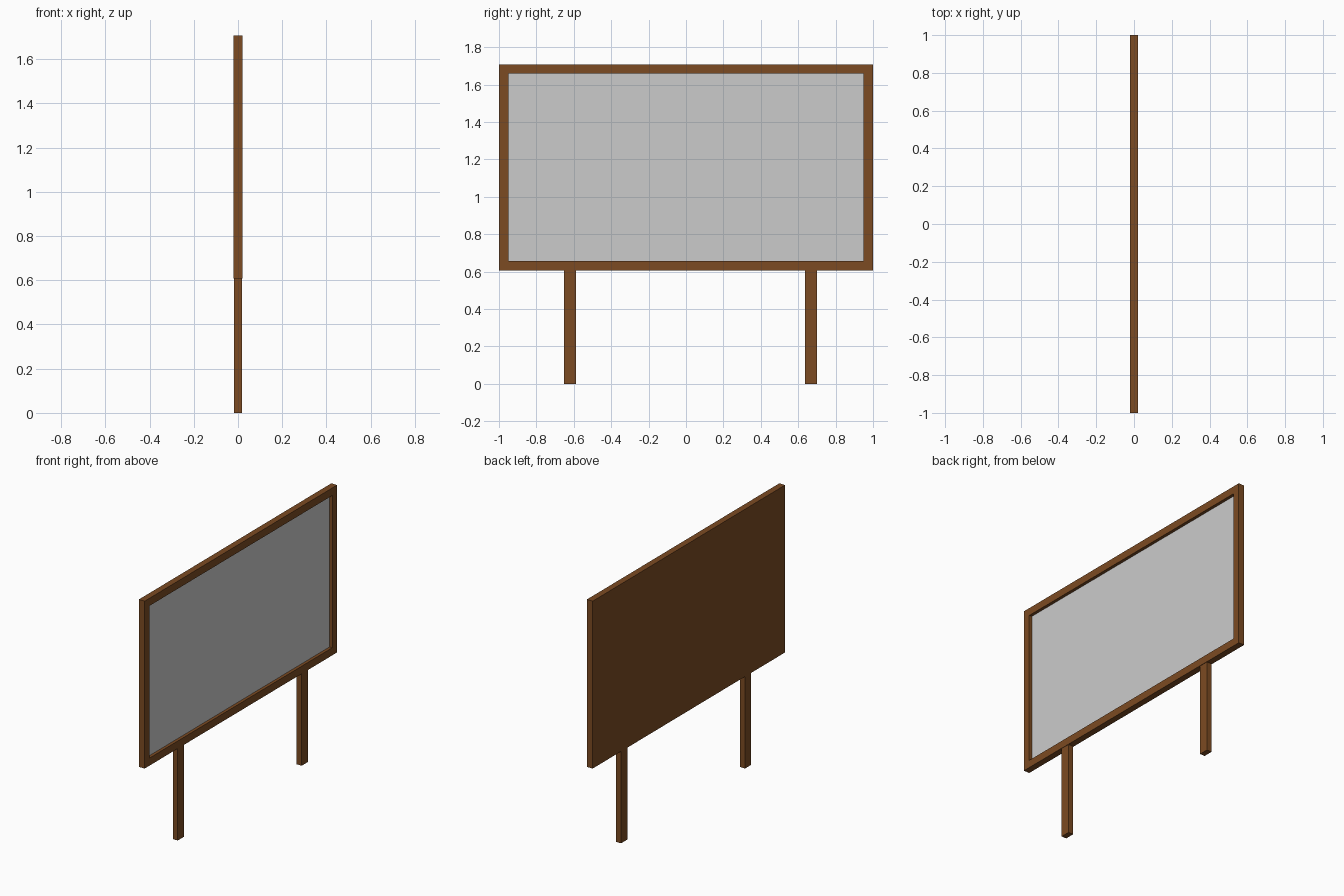
import bpy, bmesh
from mathutils import Matrix, Vector

if "Cube" in bpy.data.objects:
    bpy.data.objects.remove(bpy.data.objects["Cube"])

wood = bpy.data.materials.new("brown_wood")
wood.diffuse_color = (0.2, 0.07, 0.016, 1)
wood.use_nodes = True
wood.node_tree.nodes["Principled BSDF"].inputs["Base Color"].default_value = wood.diffuse_color


def add_object(name, bm, material=None):
    mesh = bpy.data.meshes.new(name)
    bm.to_mesh(mesh)
    bm.free()
    obj = bpy.data.objects.new(name, mesh)
    bpy.context.collection.objects.link(obj)
    if material:
        mesh.materials.append(material)
    return obj


def box(low, high):
    low, high = Vector(low), Vector(high)
    bm = bmesh.new()
    bmesh.ops.create_cube(bm, size=1, matrix=Matrix.Translation((low + high) / 2)
                          @ Matrix.Diagonal((*(high - low), 1)))
    return bm


HALF_DEPTH, BORDER, RECESS = 0.021, 0.05, 0.02
BOTTOM, TOP = 0.607, 1.708

# Framed board: solid back, with a recessed opening on the +x side
bm = box((-HALF_DEPTH, -1, BOTTOM), (HALF_DEPTH, 1, TOP))
bm.normal_update()
front = max(bm.faces, key=lambda f: f.normal.x)
bmesh.ops.inset_region(bm, faces=[front], thickness=BORDER, use_even_offset=True)
bmesh.ops.inset_region(bm, faces=[front], thickness=0, depth=-RECESS)
corners = [v.co.copy() for v in front.verts]
bmesh.ops.delete(bm, geom=[front], context='FACES_ONLY')
add_object("board_frame", bm, wood)

# Grey display surface closing the floor of the recess
bm = bmesh.new()
bm.faces.new([bm.verts.new(c) for c in corners])
add_object("display_panel", bm)

# Two legs, slightly thinner than the board
for name, y in (("left_leg", -0.62), ("right_leg", 0.668)):
    add_object(name, box((-0.018, y - 0.032, 0), (0.018, y + 0.032, BOTTOM)), wood)
